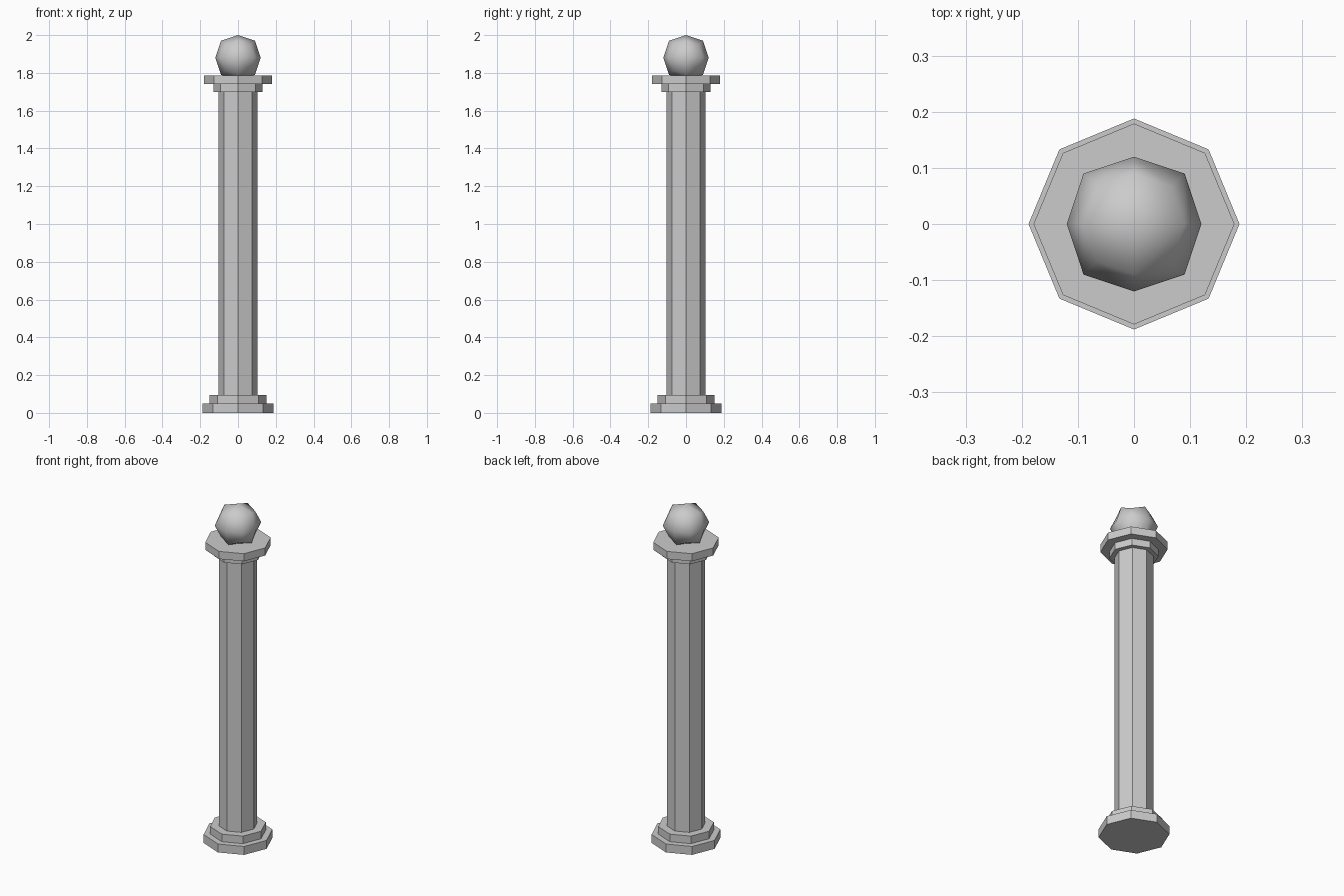
import bpy, bmesh
from math import cos, sin, tau

if "Cube" in bpy.data.objects:
    bpy.data.objects.remove(bpy.data.objects["Cube"])

SIDES = 8


def turned(name, profile, caps=True):
    """Eight-sided solid from (radius, z) pairs, corners on the axes."""
    bm = bmesh.new()
    rings = [[bm.verts.new((r * cos(tau * i / SIDES), r * sin(tau * i / SIDES), z))
              for i in range(SIDES)] for r, z in profile]
    for low, high in zip(rings, rings[1:]):
        for i in range(SIDES):
            j = (i + 1) % SIDES
            bm.faces.new((low[i], low[j], high[j], high[i]))
    if caps:
        bm.faces.new(rings[0][::-1])
        bm.faces.new(rings[-1])
    mesh = bpy.data.meshes.new(name)
    bm.to_mesh(mesh)
    bm.free()
    obj = bpy.data.objects.new(name, mesh)
    bpy.context.collection.objects.link(obj)
    return obj


# Stepped foot, shaft and stepped head
turned("base", [(0.188, 0), (0.188, 0.05), (0.152, 0.05), (0.152, 0.095)])
turned("shaft", [(0.104, 0.095), (0.104, 1.70)], caps=False)
turned("capital", [(0.131, 1.70), (0.131, 1.74), (0.179, 1.74), (0.179, 1.785)])

# Ball finial: a cube rounded by one subdivision, sunk slightly into the capital
bpy.ops.mesh.primitive_cube_add(size=0.24, location=(0, 0, 1.88))
ball = bpy.context.object
ball.name = "ball_finial"
sub = ball.modifiers.new("round", 'SUBSURF')
sub.levels = sub.render_levels = 1
sub.use_limit_surface = False
bpy.ops.object.shade_smooth()
